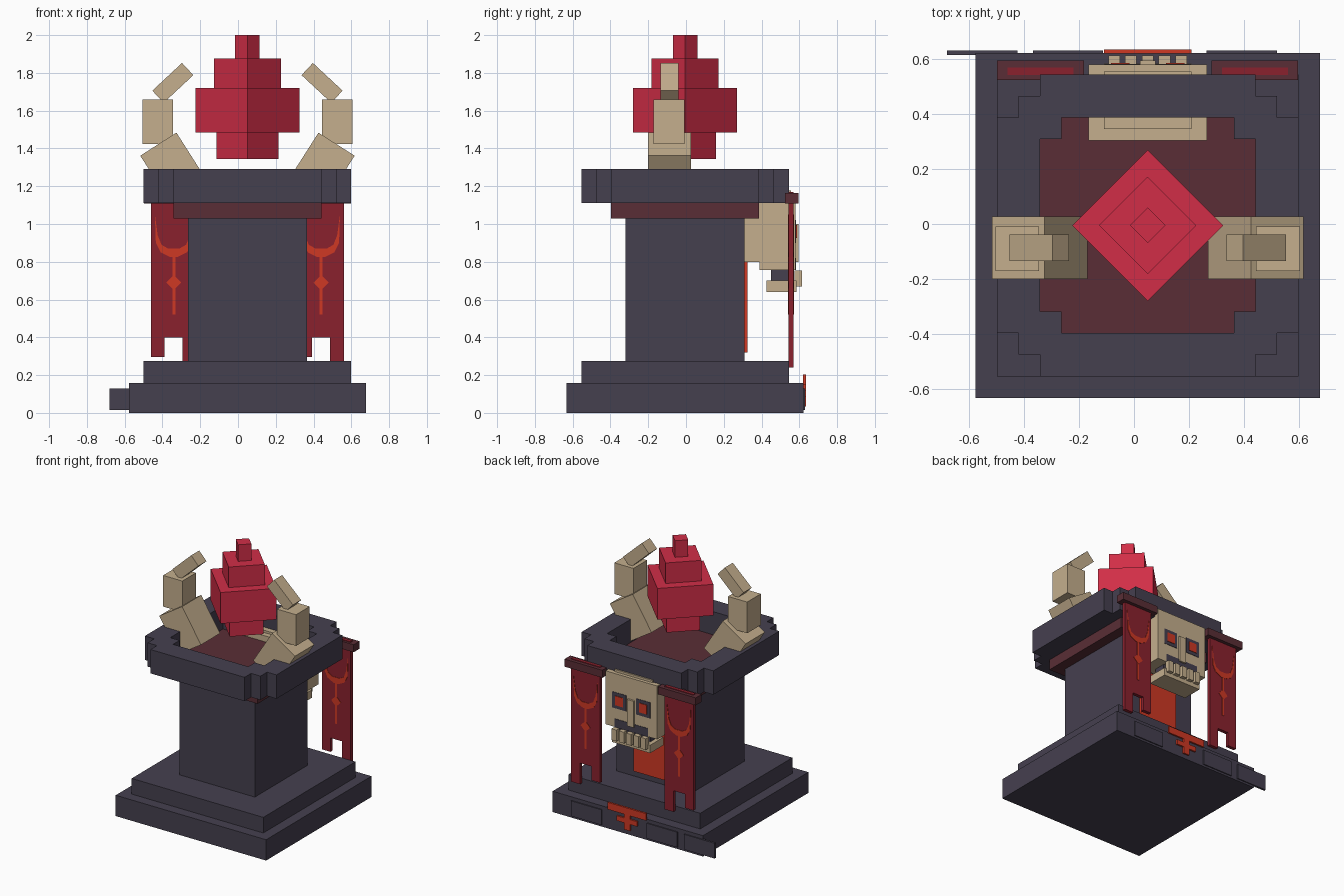
import bpy, bmesh, math
from mathutils import Matrix, Vector

if "Cube" in bpy.data.objects:
    bpy.data.objects.remove(bpy.data.objects["Cube"])

CX, CY, U = 0.05, -0.005, 0.0785   # centre of the pedestal and block unit


def material(name, srgb):
    col = [((c + 0.055) / 1.055) ** 2.4 for c in srgb] + [1]
    m = bpy.data.materials.new(name)
    m.use_nodes = True
    m.diffuse_color = col
    m.node_tree.nodes["Principled BSDF"].inputs["Base Color"].default_value = col
    return m


STONE = material("dark stone", (0.27, 0.25, 0.31))
MAROON = material("maroon", (0.35, 0.18, 0.21))
CLOTH = material("red cloth", (0.54, 0.13, 0.18))
EMBER = material("ember orange", (0.81, 0.22, 0.14))
BONE = material("bone", (0.77, 0.685, 0.555))
GEM = material("crimson crystal", (0.82, 0.18, 0.28))


def finish(bm, name, mat):
    bmesh.ops.recalc_face_normals(bm, faces=bm.faces)
    me = bpy.data.meshes.new(name)
    bm.to_mesh(me)
    bm.free()
    me.materials.append(mat)
    ob = bpy.data.objects.new(name, me)
    bpy.context.collection.objects.link(ob)
    return ob


def block(name, mat, centre, size, turn=0, axis='Y'):
    bm = bmesh.new()
    bmesh.ops.create_cube(bm, size=1)
    mtx = Matrix.Translation(centre) @ Matrix.Rotation(turn, 4, axis) @ Matrix.Diagonal((*size, 1))
    bmesh.ops.transform(bm, matrix=mtx, verts=bm.verts)
    return finish(bm, name, mat)


def span(name, mat, x, y, z):
    lo, hi = Vector((x[0], y[0], z[0])), Vector((x[1], y[1], z[1]))
    return block(name, mat, (lo + hi) / 2, hi - lo)


def tier(name, mat, half, z):
    return span(name, mat, (CX - half, CX + half), (CY - half, CY + half), z)


def prism(name, mat, loops, start, depth):
    """Extrude outlines (later ones are holes) along depth."""
    bm = bmesh.new()
    for loop in loops:
        vs = [bm.verts.new(p) for p in loop]
        for a, b in zip(vs, vs[1:] + vs[:1]):
            bm.edges.new((a, b))
    bmesh.ops.triangle_fill(bm, edges=bm.edges[:], use_beauty=True)
    res = bmesh.ops.extrude_face_region(bm, geom=bm.faces[:], use_keep_orig=True)
    moved = [v for v in res["geom"] if isinstance(v, bmesh.types.BMVert)]
    bmesh.ops.translate(bm, verts=moved, vec=depth)
    bmesh.ops.translate(bm, verts=bm.verts, vec=start)
    bmesh.ops.dissolve_limit(bm, angle_limit=0.01, verts=bm.verts, edges=bm.edges)
    return finish(bm, name, mat)


def stepped_loop(corner):
    """Repeat one stepped corner, in block units, around four quadrants."""
    pts = []
    for k in range(4):
        turn = Matrix.Rotation(k * math.pi / 2, 3, 'Z')
        pts += [turn @ Vector((a * U, b * U, 0)) for a, b in corner]
    return pts


# Pedestal
tier("base", STONE, 8 * U, (0, 0.157))
tier("base_step", STONE, 7 * U, (0.157, 0.275))
tier("column", STONE, 4 * U, (0.275, 1.03))
tier("bowl_floor", MAROON, 5 * U, (1.03, 1.115))
outer = [(7, -5), (7, 5), (6, 5), (6, 6), (5, 6), (5, 7)]
inner = [(5, -4), (5, 4), (4, 4), (4, 5)]
prism("bowl_rim", STONE, [stepped_loop(outer[1:]), stepped_loop(inner[1:])],
      (CX, CY, 1.11), (0, 0, 0.18))

# Floating crystal: stacked square tiers turned by 45 degrees
for i, (r, z0, z1) in enumerate([(0.165, 1.345, 1.485), (0.275, 1.485, 1.72),
                                 (0.177, 1.72, 1.875), (0.065, 1.875, 2.0)]):
    s = r * math.sqrt(2)
    block(f"crystal_tier_{i + 1}", GEM, (CX, CY, (z0 + z1) / 2), (s, s, z1 - z0), math.pi / 4, 'Z')

# Pair of claws around the crystal
for side, label in ((1, "left"), (-1, "right")):
    tilt = math.radians(32.5)
    block(f"{label}_claw_root", BONE, (CX + side * 0.393, -0.087, 1.299),
          (0.227, 0.228, 0.293), side * tilt)
    block(f"{label}_claw_middle", BONE, (CX + side * 0.475, -0.09, 1.542), (0.16, 0.163, 0.235))
    block(f"{label}_claw_tip", BONE, (CX + side * 0.395, -0.087, 1.747),
          (0.215, 0.096, 0.088), side * math.radians(43))

# Skull on the back
wide = (CX - 0.216, CX + 0.216)
narrow = (CX - 0.16, CX + 0.16)
span("skull_rear", BONE, wide, (0.304, 0.4), (0.8, 1.16))
span("skull_face", BONE, wide, (0.39, 0.58), (0.757, 1.16))
span("skull_cap", BONE, narrow, (0.345, 0.555), (1.15, 1.177))
span("jaw", BONE, narrow, (0.427, 0.585), (0.64, 0.70))
span("mouth", STONE, (CX - 0.13, CX + 0.13), (0.45, 0.54), (0.69, 0.76))
span("mouth_gap", STONE, (CX - 0.14, CX + 0.14), (0.577, 0.583), (0.757, 0.82))
span("nose", BONE, (CX - 0.028, CX + 0.028), (0.57, 0.595), (0.8, 1.0))
for side, label in ((1, "left"), (-1, "right")):
    ex = CX + side * 0.1
    span(f"{label}_eye_socket", STONE, (ex - 0.058, ex + 0.058), (0.577, 0.583), (0.9, 1.02))
    span(f"{label}_eye", EMBER, (ex - 0.033, ex + 0.033), (0.58, 0.587), (0.925, 0.995))
for i in range(5):
    tx = CX + (i - 2) * 0.061
    span(f"tooth_{i + 1}", BONE, (tx - 0.021, tx + 0.021), (0.575, 0.613), (0.67, 0.755))

# Cloth hanging on the column
span("column_cloth", EMBER, narrow, (0.3, 0.326), (0.32, 0.8))


def upright(pts):
    return [(x, 0, z) for x, z in pts]


# Two notched banners with horned emblems showing on both sides
banner = [(-0.12, 1.17), (0.12, 1.17), (0.12, 0.24), (0.047, 0.24),
          (0.047, 0.4), (-0.048, 0.4), (-0.048, 0.295), (-0.12, 0.295)]
horn = [(-0.1, 1.05), (-0.095, 0.9), (-0.07, 0.85), (-0.02, 0.825)]
hollow = [(-0.03, 0.87), (-0.065, 0.89), (-0.085, 0.94)]
half = horn[::-1] + hollow[::-1]
crescent = half + [(-x, z) for x, z in half[::-1]]
diamond = [(-0.04, 0.69), (0, 0.73), (0.04, 0.69), (0, 0.65)]
for bx, label in ((CX + 0.39, "left"), (CX - 0.39, "right")):
    prism(f"{label}_banner", CLOTH, [upright(banner)], (bx, 0.543, 0), (0, 0.026, 0))
    span(f"{label}_banner_rod", MAROON, (bx - 0.158, bx + 0.158), (0.525, 0.595), (1.108, 1.165))
    for part, shape in (("horns", crescent), ("diamond", diamond)):
        prism(f"{label}_emblem_{part}", EMBER, [upright(shape)], (bx, 0.54, 0), (0, 0.032, 0))
    span(f"{label}_emblem_stem", EMBER, (bx - 0.008, bx + 0.008), (0.5405, 0.5715), (0.52, 0.84))

# Plates and emblem along the back of the base
for i, px in enumerate((0.392, -0.24, -0.552)):
    span(f"base_plate_{i + 1}", STONE, (px - 0.128, px + 0.128), (0.615, 0.631), (0.015, 0.13))
for part, w, z in (("top", 0.16, (0.15, 0.203)), ("stem", 0.025, (0.035, 0.16)),
                   ("bar", 0.085, (0.085, 0.122))):
    span(f"base_emblem_{part}", EMBER, (CX - w, CX + w), (0.62, 0.635), z)
